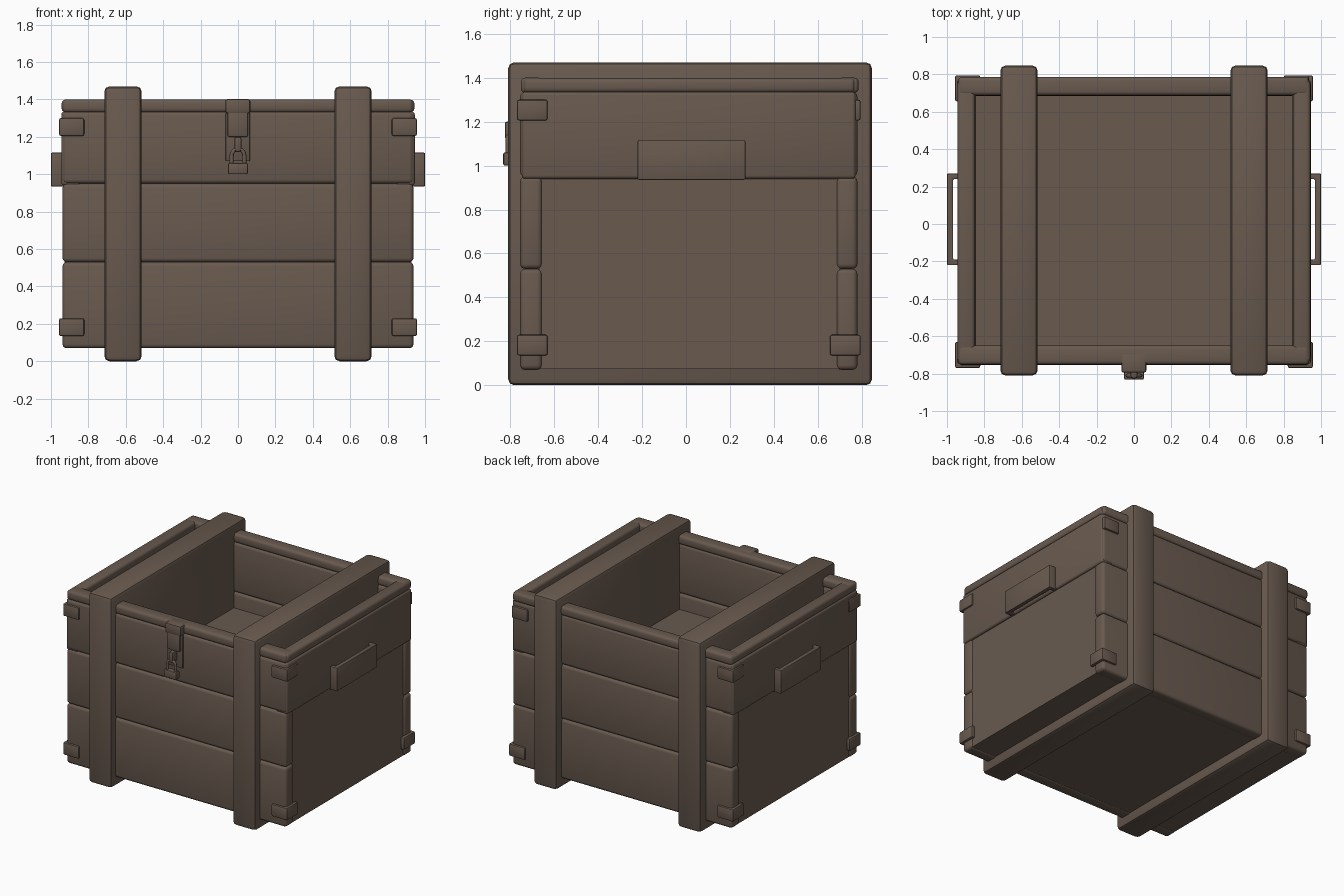
import bpy, bmesh, math

if "Cube" in bpy.data.objects:
    bpy.data.objects.remove(bpy.data.objects["Cube"])

brown = bpy.data.materials.new("dark brown wood")
brown.diffuse_color = (0.14, 0.102, 0.078, 1)
brown.use_nodes = True
brown.node_tree.nodes["Principled BSDF"].inputs["Base Color"].default_value = brown.diffuse_color


def finish(bm, name, bevel=0.0, segments=2, angle=40):
    if bevel:
        bmesh.ops.bevel(bm, geom=bm.edges[:], offset=bevel, segments=segments,
                        profile=0.5, affect='EDGES', clamp_overlap=True)
    bmesh.ops.recalc_face_normals(bm, faces=bm.faces[:])
    me = bpy.data.meshes.new(name)
    bm.to_mesh(me)
    bm.free()
    me.materials.append(brown)
    ob = bpy.data.objects.new(name, me)
    bpy.context.collection.objects.link(ob)
    bpy.ops.object.select_all(action='DESELECT')
    ob.select_set(True)
    bpy.context.view_layer.objects.active = ob
    bpy.ops.object.shade_smooth_by_angle(angle=math.radians(angle))
    return ob


def box(name, x, y, z, bevel=0.0, segments=2):
    """Box from three (min, max) ranges."""
    bm = bmesh.new()
    bmesh.ops.create_cube(bm, size=1)
    for v in bm.verts:
        v.co = [r[0] if c < 0 else r[1] for c, r in zip(v.co, (x, y, z))]
    return finish(bm, name, bevel, segments)


def prism(name, pts, z, bevel=0.0):
    """Flat outline in x, y pulled up through the z range."""
    bm = bmesh.new()
    face = bm.faces.new([bm.verts.new((px, py, z[0])) for px, py in pts])
    ext = bmesh.ops.extrude_face_region(bm, geom=[face])
    for v in ext["geom"]:
        if isinstance(v, bmesh.types.BMVert):
            v.co.z = z[1]
    return finish(bm, name, bevel)


# inner core with the sunken floor
box("crate_floor", (-0.86, 0.86), (-0.67, 0.7), (0.075, 0.83))

# front and back planks
for side, y in (("front", (-0.755, -0.655)), ("back", (0.685, 0.78))):
    for i, z in enumerate(((0.07, 0.53), (0.53, 0.95), (0.95, 1.335))):
        box(f"{side}_plank_{i + 1}", (-0.938, 0.938), y, z, 0.022, 3)
    # top rail
    box(f"{side}_rim_rail", (-0.94, 0.935), (y[0] + 0.003, y[1] + 0.006),
        (1.33, 1.4), 0.02, 3)

for s, side in ((-1, "left"), (1, "right")):
    def span(a, b):
        return (min(s * a, s * b), max(s * a, s * b))

    # end walls, upper plank and side rail
    box(f"{side}_end_panel", span(0.845, 0.927), (-0.67, 0.7), (0.075, 0.95))
    box(f"{side}_upper_plank", span(0.845, 0.945), (-0.747, 0.772),
        (0.94, 1.335), 0.015, 3)
    box(f"{side}_rim_rail", span(0.85, 0.943), (-0.74, 0.77),
        (1.332, 1.398), 0.02, 3)

    # thick brace passing through the whole crate
    box(f"{side}_brace", span(0.515, 0.715), (-0.81, 0.847),
        (0.0, 1.47), 0.028, 2)

    # U-shaped handle
    u = [(0.93, -0.22), (1.0, -0.22), (1.0, 0.27), (0.93, 0.27),
         (0.93, 0.24), (0.967, 0.24), (0.967, -0.19), (0.93, -0.19)]
    prism(f"{side}_handle", [(s * a, b) for a, b in u], (0.935, 1.115), 0.006)

    # L-shaped corner guards
    for t, end, cy in ((-1, "front", 0.77), (1, "back", 0.795)):
        for level, z in (("lower", (0.135, 0.23)), ("upper", (1.205, 1.3))):
            hidden = s > 0 and t > 0 and level == "upper"
            cx = 0.935 if hidden else 0.957
            ell = [(0, 0), (0.135, 0), (0.135, 0.03), (0.03, 0.03),
                   (0.03, 0.14), (0, 0.14)]
            prism(f"{side}_{end}_{level}_guard",
                  [(s * (cx - a), t * (cy - b)) for a, b in ell], z, 0.01)

# hasp: hinge cap, strap and back plate
box("hasp_cap", (-0.068, 0.066), (-0.795, -0.69), (1.325, 1.402), 0.012)
box("hasp_back_plate", (-0.066, 0.064), (-0.77, -0.75), (1.07, 1.33), 0.006)
box("hasp_strap", (-0.055, 0.053), (-0.79, -0.765), (1.2, 1.34), 0.008)
box("hasp_staple", (-0.018, 0.018), (-0.825, -0.76), (1.12, 1.2), 0.01)

# padlock body and shackle
box("padlock_body", (-0.053, 0.053), (-0.832, -0.785), (1.0, 1.06), 0.008)
cu = bpy.data.curves.new("padlock_shackle", 'CURVE')
cu.dimensions = '3D'
cu.bevel_depth = 0.011
cu.bevel_resolution = 2
sp = cu.splines.new('POLY')
path = [(-0.034, 1.05)] + [(-0.034 * math.cos(math.pi * k / 8),
                            1.1 + 0.035 * math.sin(math.pi * k / 8))
                           for k in range(9)] + [(0.034, 1.05)]
sp.points.add(len(path) - 1)
for p, (px, pz) in zip(sp.points, path):
    p.co = (px, -0.81, pz, 1)
cu.materials.append(brown)
bpy.context.collection.objects.link(bpy.data.objects.new("padlock_shackle", cu))
